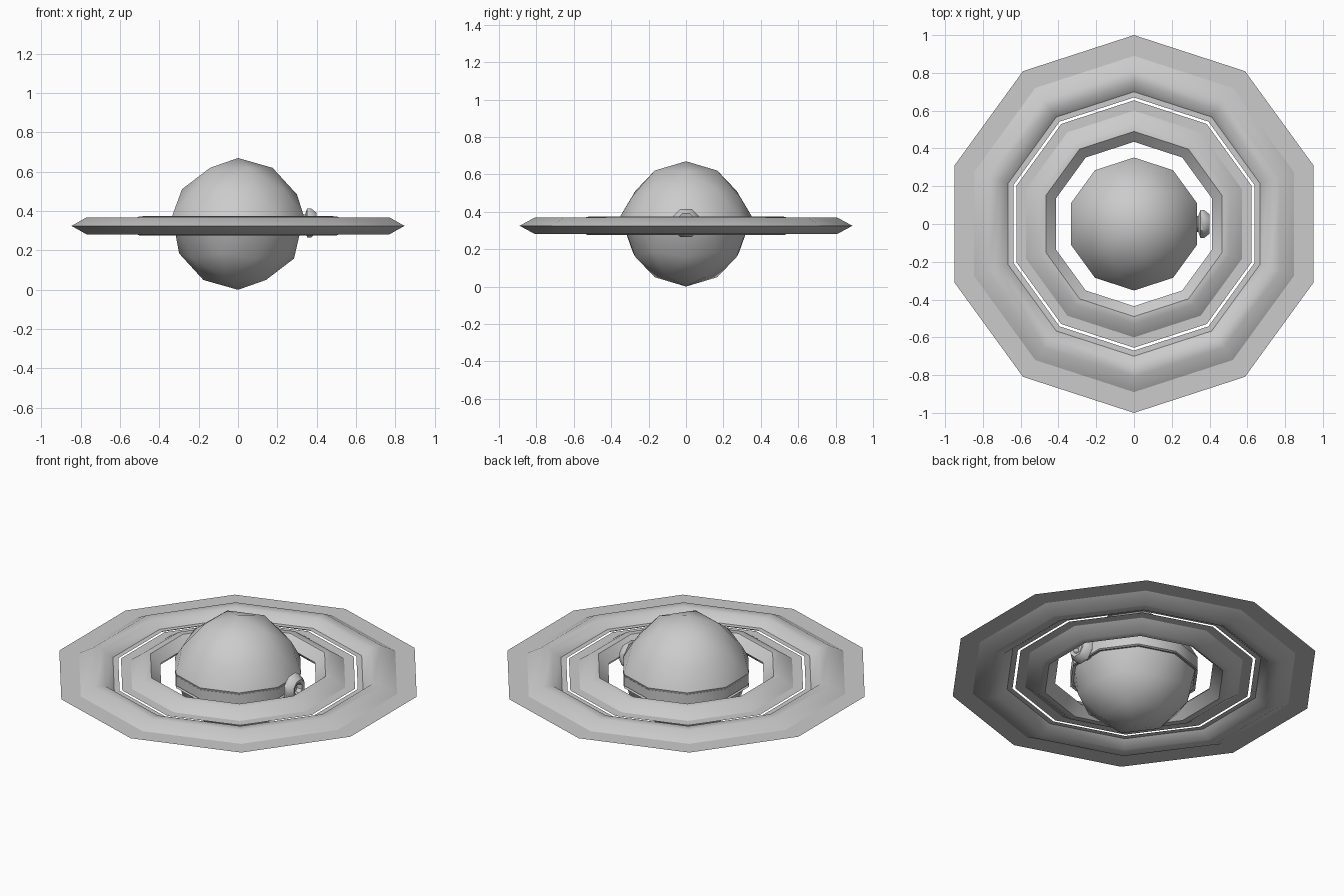
import bpy, bmesh, math
from mathutils import Matrix

if "Cube" in bpy.data.objects:
    bpy.data.objects.remove(bpy.data.objects["Cube"])

ZC = 0.325


def finish(bm, name, angle=40):
    bmesh.ops.recalc_face_normals(bm, faces=bm.faces)
    me = bpy.data.meshes.new(name)
    bm.to_mesh(me)
    bm.free()
    ob = bpy.data.objects.new(name, me)
    bpy.context.collection.objects.link(ob)
    bpy.context.view_layer.objects.active = ob
    ob.select_set(True)
    bpy.ops.object.shade_smooth_by_angle(angle=math.radians(angle))
    ob.select_set(False)
    return ob


def lathe(name, profile, sides, start, closed=False, matrix=None):
    """Spin (radius, height) points around z."""
    bm = bmesh.new()
    rings = []
    for r, z in profile:
        rings.append([bm.verts.new((r * math.cos(start + 2 * math.pi * i / sides),
                                    r * math.sin(start + 2 * math.pi * i / sides), z))
                      for i in range(sides)])
    pairs = list(zip(rings, rings[1:]))
    if closed:
        pairs.append((rings[-1], rings[0]))
    for a, b in pairs:
        for i in range(sides):
            j = (i + 1) % sides
            bm.faces.new((a[i], a[j], b[j], b[i]))
    bmesh.ops.remove_doubles(bm, verts=bm.verts, dist=1e-5)
    if matrix:
        bm.transform(matrix)
    return finish(bm, name)


def mirrored(upper):
    """Close an upper outline (ends on the mid plane) with its mirror below."""
    pts = upper + [(r, -z) for r, z in reversed(upper[1:-1])]
    return [(r, ZC + z) for r, z in pts]


UP = math.pi / 2

# Rings: faceted bulges with thin flat flanges
lathe("outer_ring", mirrored([(0.70, 0), (0.75, 0.04), (0.81, 0.043), (0.89, 0)]), 10, UP, True)
lathe("outer_ring_outer_flange", [(0.89, ZC), (1.0, ZC)], 10, UP)
lathe("outer_ring_inner_flange", [(0.67, ZC), (0.70, ZC)], 10, UP)
lathe("inner_ring", mirrored([(0.435, 0), (0.49, 0.05), (0.53, 0.048), (0.60, 0)]), 10, UP, True)
lathe("inner_ring_flange", [(0.60, ZC), (0.655, ZC)], 10, UP)

# Planet: low-poly ball split at the equator into two domes
R = 0.335
bm = bmesh.new()
bmesh.ops.create_icosphere(bm, subdivisions=2, radius=R)
equator = [e for e in bm.edges if all(abs(v.co.z) < 1e-4 for v in e.verts)]
bmesh.ops.split_edges(bm, edges=equator)
for v in bm.verts:
    if abs(v.co.z) < 1e-4:
        side = 1 if sum(f.calc_center_median().z for f in v.link_faces) > 0 else -1
        v.co.x *= 0.352 / R
        v.co.y *= 0.352 / R
        v.co.z = side * 0.04
    v.co.z += R
finish(bm, "planet_domes", 60)

# Equatorial belt with a narrow groove under each dome rim
lathe("planet_belt", [(0.352, R + 0.04), (0.336, R + 0.036), (0.35, R + 0.028),
                      (0.35, R - 0.028), (0.336, R - 0.036), (0.352, R - 0.04)], 10, UP)

# Small dish on the right side, opening outwards
to_x = Matrix.Translation((0, 0, 0.34)) @ Matrix.Rotation(math.pi / 2, 4, 'Y')
lathe("side_dish", [(0.0, 0.30), (0.05, 0.31), (0.045, 0.34), (0.08, 0.352), (0.08, 0.372),
                    (0.055, 0.40), (0.035, 0.395), (0.025, 0.37), (0.0, 0.37)],
      8, math.pi / 8, False, to_x)
